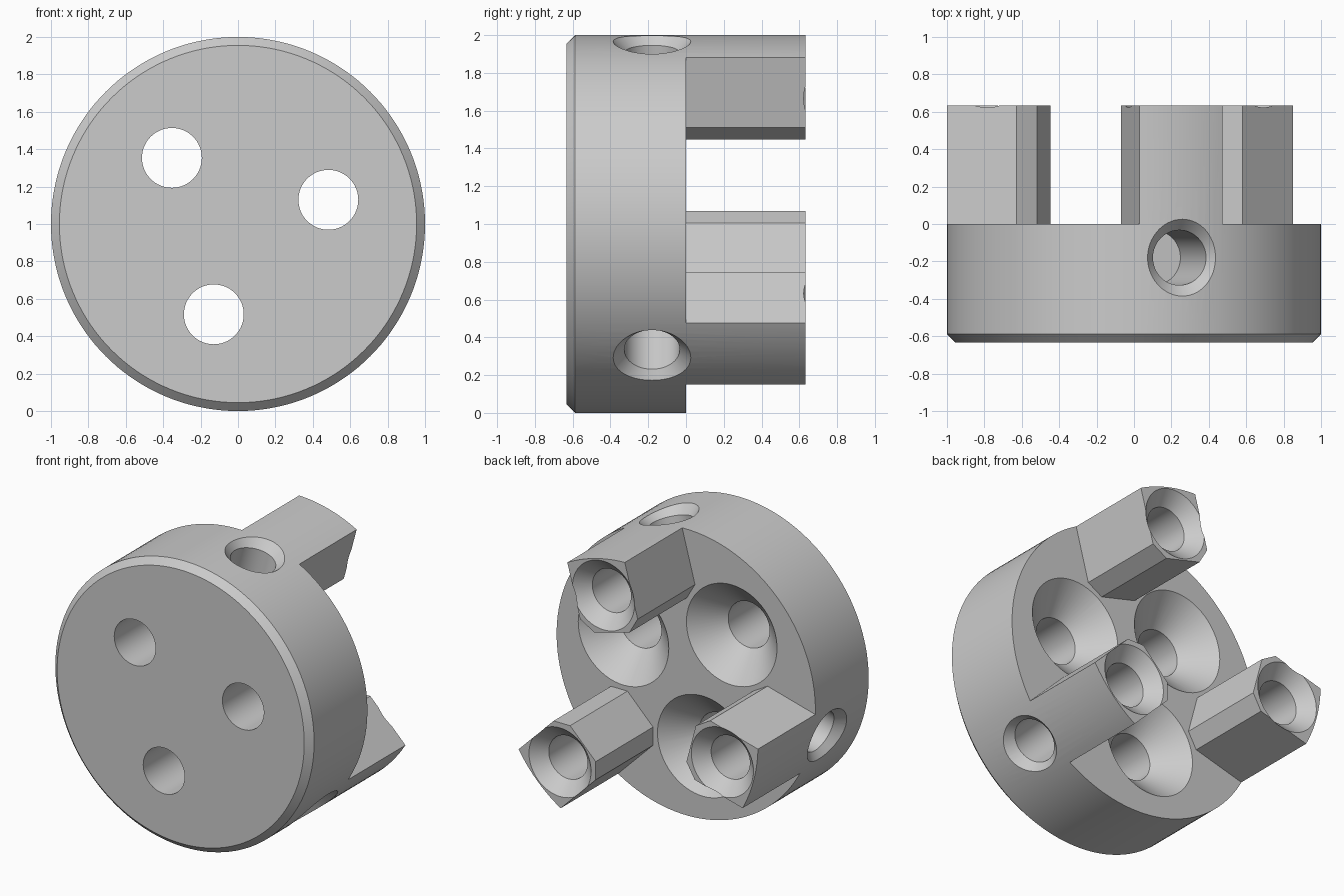
import bpy
import bmesh
from math import cos, sin, pi, radians
from mathutils import Vector, Matrix

cube = bpy.data.objects.get("Cube")
if cube:
    bpy.data.objects.remove(cube)

HALF = 0.633          # half the overall depth
CENTRE = Vector((0, 0, 1))
BACK = Vector((0, 1, 0))


def finish(name, bm):
    bmesh.ops.recalc_face_normals(bm, faces=bm.faces)
    mesh = bpy.data.meshes.new(name)
    bm.to_mesh(mesh)
    bm.free()
    obj = bpy.data.objects.new(name, mesh)
    bpy.context.collection.objects.link(obj)
    return obj


def turned(name, profile, origin, axis, seg=64):
    """Closed solid of revolution from (radius, height) pairs along an axis."""
    place = Matrix.Translation(origin) @ axis.to_track_quat('Z', 'Y').to_matrix().to_4x4()
    bm = bmesh.new()
    rings = [[bm.verts.new(place @ Vector((r * cos(2 * pi * i / seg), r * sin(2 * pi * i / seg), h)))
              for i in range(seg)] for r, h in profile]
    for a, b in zip(rings, rings[1:]):
        for i in range(seg):
            j = (i + 1) % seg
            bm.faces.new((a[i], a[j], b[j], b[i]))
    bm.faces.new(rings[0])
    bm.faces.new(rings[-1])
    return finish(name, bm)


def radial(deg):
    return Vector((cos(radians(deg)), 0, sin(radians(deg))))


def prism(name, outline, deg, y0, y1):
    """Extrude a (radial, sideways) outline along y."""
    out, side = radial(deg), radial(deg + 90)
    bm = bmesh.new()
    face = bm.faces.new([bm.verts.new(CENTRE + out * r + side * w + BACK * y0) for r, w in outline])
    ext = bmesh.ops.extrude_face_region(bm, geom=[face])
    bmesh.ops.translate(bm, vec=BACK * (y1 - y0),
                        verts=[v for v in ext["geom"] if isinstance(v, bmesh.types.BMVert)])
    return finish(name, bm)


def cut(target, tool):
    mod = target.modifiers.new("cut", 'BOOLEAN')
    mod.operation, mod.solver, mod.object = 'DIFFERENCE', 'EXACT', tool
    bpy.context.view_layer.objects.active = target
    bpy.ops.object.modifier_apply(modifier=mod.name)
    bpy.data.objects.remove(tool)


# Round hub with a bevelled front rim, full depth
hub = turned("jaw_hub", [(0.955, -HALF), (1, -HALF + 0.045), (1, HALF)], CENTRE, BACK, 144)

# Clear the rear half, leaving three jaws
waste = turned("waste", [(1.2, 0), (1.2, 0.8)], CENTRE, BACK)
jaw = [(0.5, -0.14), (0.59, -0.23), (1.5, -0.23), (1.5, 0.23), (0.59, 0.23), (0.5, 0.14)]
for n in range(3):
    cut(waste, prism("jaw_space", jaw, 75 + 120 * n, -0.1, 0.9))
cut(hub, waste)

for n in range(3):
    jaw_dir, hole_dir = radial(75 + 120 * n), radial(15 + 120 * n)
    # Countersunk through hole
    cut(hub, turned("through_hole", [(0.16, -0.8), (0.16, -0.19), (0.37, 0.02)],
                    CENTRE + hole_dir * 0.5, BACK))
    # Countersunk blind hole in the jaw end
    cut(hub, turned("jaw_hole", [(0.15, 0.01), (0.15, HALF - 0.09), (0.26, HALF + 0.02)],
                    CENTRE + jaw_dir * 0.75, BACK))
    # Countersunk blind hole in the rim
    cut(hub, turned("rim_hole", [(0.147, 0.41), (0.147, 0.94), (0.227, 1.022)],
                    CENTRE + BACK * -0.18, jaw_dir))

# Plain grey metal
grey = bpy.data.materials.new("grey_metal")
grey.use_nodes = True
colour = (0.6, 0.6, 0.6, 1)
grey.diffuse_color = colour
grey.node_tree.nodes["Principled BSDF"].inputs["Base Color"].default_value = colour
hub.data.materials.clear()
hub.data.materials.append(grey)
for poly in hub.data.polygons:
    poly.material_index = 0

bpy.ops.object.select_all(action='DESELECT')
hub.select_set(True)
bpy.context.view_layer.objects.active = hub
bpy.ops.object.shade_smooth_by_angle(angle=radians(25))
